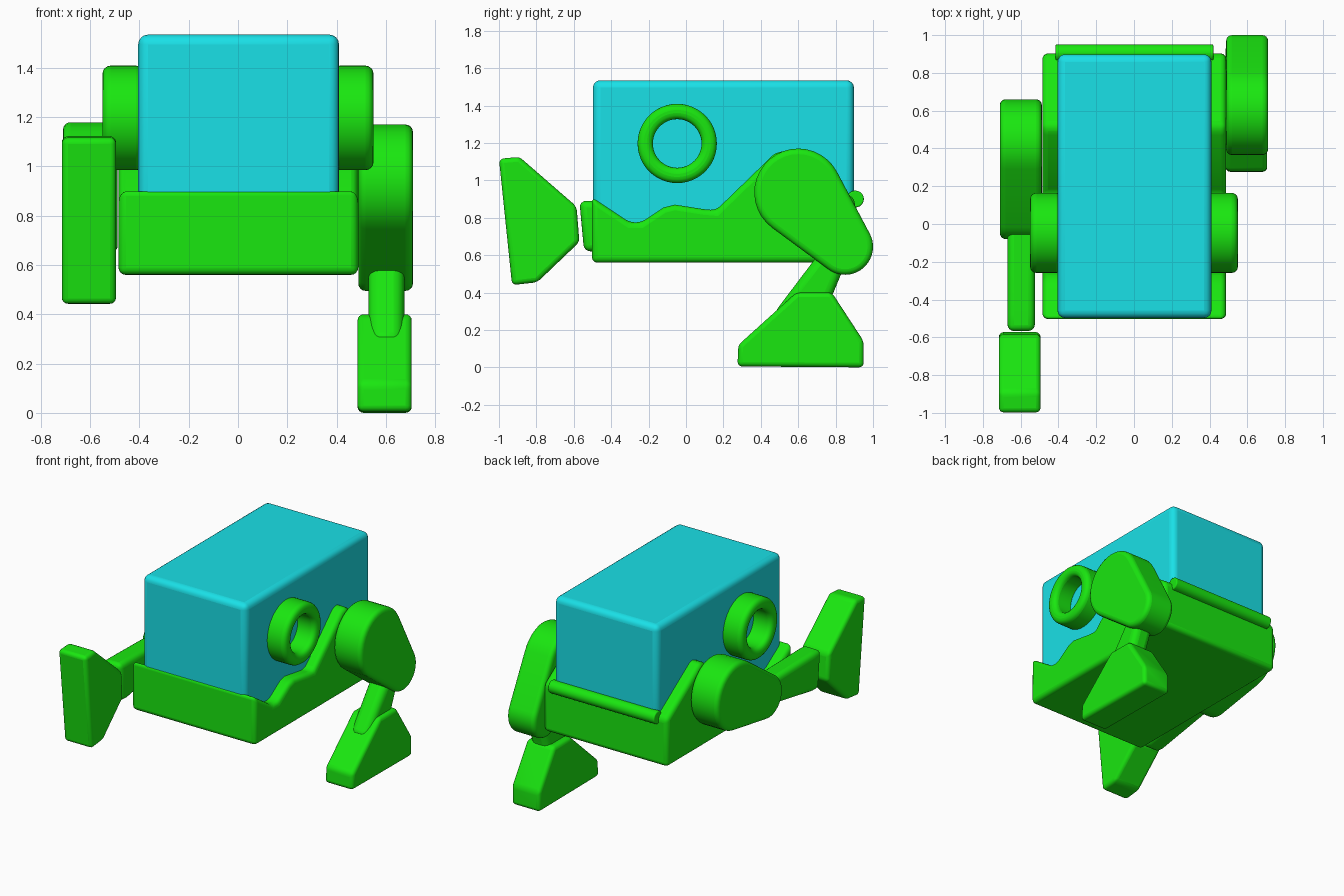
import bpy
import bmesh
from math import atan2, acos, hypot, cos, sin, pi, radians

cube = bpy.data.objects.get("Cube")
if cube:
    bpy.data.objects.remove(cube, do_unlink=True)


def material(name, color):
    mat = bpy.data.materials.new(name)
    mat.use_nodes = True
    mat.diffuse_color = color
    mat.node_tree.nodes["Principled BSDF"].inputs["Base Color"].default_value = color
    return mat


green = material("green", (0.01, 0.8, 0.005, 1))
cyan = material("cyan", (0.01, 0.75, 0.8, 1))


def finish(name, bm, mat, bevel):
    """Turn a bmesh into a smooth object with rounded edges."""
    bmesh.ops.recalc_face_normals(bm, faces=bm.faces)
    mesh = bpy.data.meshes.new(name)
    bm.to_mesh(mesh)
    bm.free()
    mesh.materials.append(mat)
    obj = bpy.data.objects.new(name, mesh)
    bpy.context.collection.objects.link(obj)
    mod = obj.modifiers.new("rounded_edges", "BEVEL")
    mod.width = bevel
    mod.segments = 4
    mod.limit_method = "ANGLE"
    mod.angle_limit = radians(25)
    bpy.ops.object.select_all(action="DESELECT")
    obj.select_set(True)
    bpy.context.view_layer.objects.active = obj
    bpy.ops.object.shade_smooth_by_angle(angle=radians(35))
    return obj


def prism(name, profile, x0, x1, mat=green, bevel=0.025):
    """Extrude a side profile of (y, z) points from x0 to x1."""
    bm = bmesh.new()
    face = bm.faces.new([bm.verts.new((x0, y, z)) for y, z in profile])
    side = bmesh.ops.extrude_face_region(bm, geom=[face])["geom"]
    verts = [v for v in side if isinstance(v, bmesh.types.BMVert)]
    bmesh.ops.translate(bm, verts=verts, vec=(x1 - x0, 0, 0))
    return finish(name, bm, mat, bevel)


def tapered_capsule(big, r_big, small, r_small, steps=20):
    """Outline wrapped around a large and a small circle."""
    dy, dz = small[0] - big[0], small[1] - big[1]
    axis = atan2(dz, dy)
    spread = acos((r_big - r_small) / hypot(dy, dz))
    points = []
    for (cy, cz), r, start, end in (
        (small, r_small, axis - spread, axis + spread),
        (big, r_big, axis + spread, axis + 2 * pi - spread),
    ):
        for i in range(steps + 1):
            a = start + (end - start) * i / steps
            points.append((cy + r * cos(a), cz + r * sin(a)))
    return points


def ring(name, x0, x1, outer, inner, center, steps=48):
    """Open tube along x."""
    bm = bmesh.new()
    loops = []
    for i in range(steps):
        a = 2 * pi * i / steps
        loops.append([
            bm.verts.new((x, center[0] + r * cos(a), center[1] + r * sin(a)))
            for x, r in ((x0, outer), (x1, outer), (x1, inner), (x0, inner))
        ])
    for i in range(steps):
        a, b = loops[i], loops[(i + 1) % steps]
        for j in range(4):
            k = (j + 1) % 4
            bm.faces.new((a[j], a[k], b[k], b[j]))
    return finish(name, bm, green, 0.033)


# Lower hull with its stepped side walls, and the box set into it
prism("hull", [(-0.503, 0.56), (0.903, 0.56), (0.903, 0.9), (0.52, 1.16),
               (0.47, 1.14), (0.16, 0.84), (0.1, 0.845), (-0.06, 0.87),
               (-0.12, 0.855), (-0.24, 0.775), (-0.3, 0.775), (-0.503, 0.91)],
      -0.485, 0.488, bevel=0.035)
prism("upper_box", [(-0.498, 0.7), (0.898, 0.7), (0.898, 1.535), (-0.498, 1.535)],
      -0.405, 0.41, cyan, 0.04)

# Rear bar
prism("rear_bar", tapered_capsule((0.905, 0.9), 0.045, (0.906, 0.9), 0.045, 12),
      -0.415, 0.42, bevel=0.01)

# Side rings
for label, sign in (("left", 1), ("right", -1)):
    ring(label + "_side_ring", sign * 0.38, sign * 0.55, 0.212, 0.13, (-0.047, 1.197))

# Left leg, standing
prism("left_thigh", tapered_capsule((0.6, 0.935), 0.235, (0.85, 0.645), 0.15),
      0.488, 0.71, bevel=0.03)
prism("left_shin", [(0.47, 0.29), (0.78, 0.3), (0.78, 0.38), (0.88, 0.62),
                    (0.72, 0.62)], 0.53, 0.675, bevel=0.045)
prism("left_foot", [(0.275, 0.005), (0.95, 0.0), (0.95, 0.14), (0.78, 0.4),
                    (0.59, 0.4), (0.28, 0.12)], 0.485, 0.705)

# Right leg, kicked forward
prism("right_thigh", tapered_capsule((0.425, 0.945), 0.235, (0.07, 0.8), 0.15),
      -0.71, -0.488, bevel=0.03)
prism("right_shin", [(-0.57, 0.89), (-0.545, 0.62), (-0.48, 0.62), (0.1, 0.72),
                     (0.1, 0.88), (-0.48, 0.89)], -0.67, -0.525, bevel=0.035)
prism("right_foot", [(-1.0, 1.115), (-0.93, 0.44), (-0.795, 0.455), (-0.57, 0.67),
                     (-0.585, 0.86), (-0.89, 1.125)], -0.715, -0.495)
